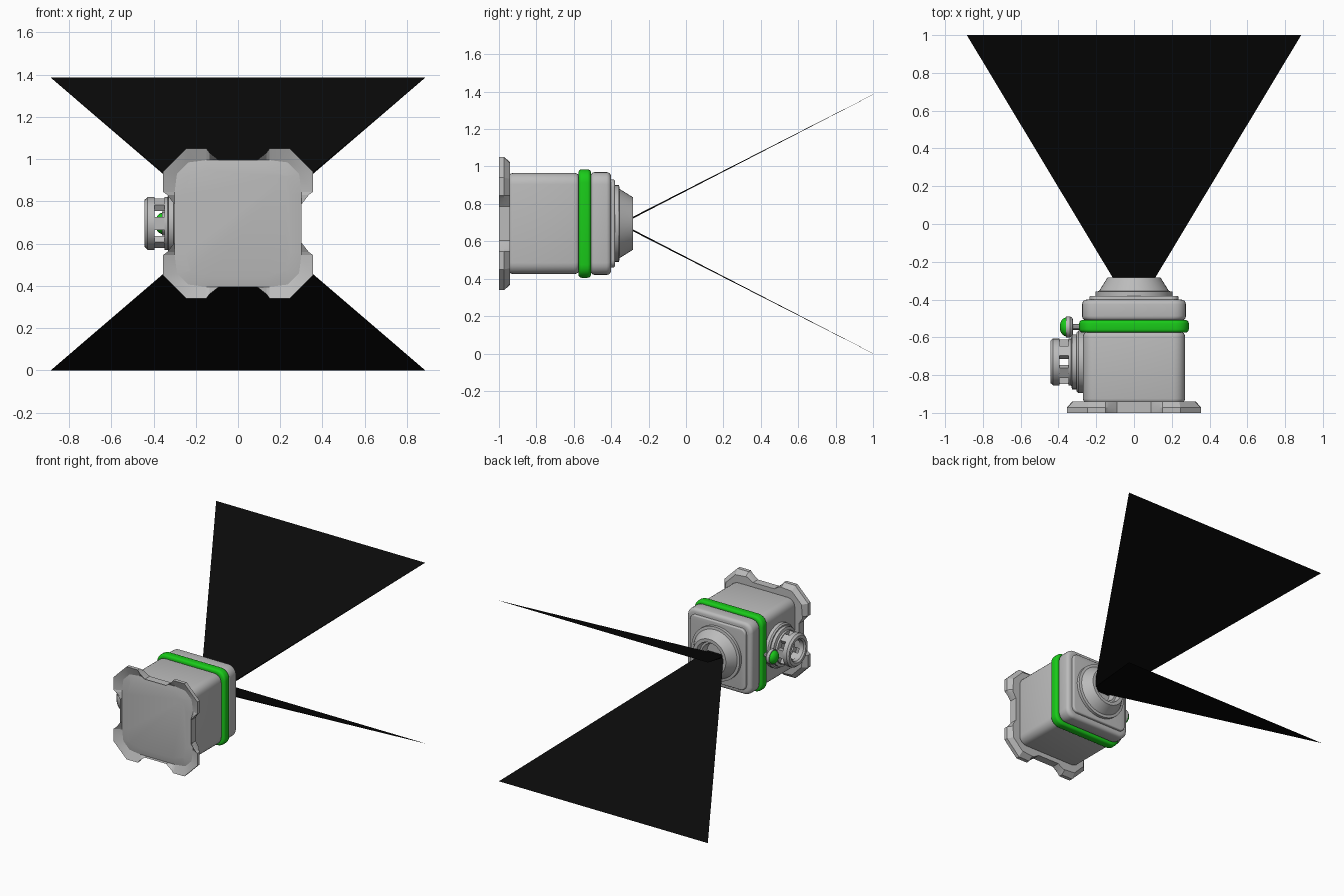
import bpy, bmesh
from math import cos, sin, pi, radians
from mathutils import Vector

if "Cube" in bpy.data.objects:
    bpy.data.objects.remove(bpy.data.objects["Cube"])

MID = 0.695  # height of the main axis


def material(name, color):
    m = bpy.data.materials.new(name)
    m.use_nodes = True
    m.diffuse_color = (*color, 1)
    m.node_tree.nodes["Principled BSDF"].inputs["Base Color"].default_value = (*color, 1)
    return m


GREY = material("light grey", (0.5, 0.5, 0.5))
GREEN = material("bright green", (0.01, 0.6, 0.01))
BLACK = material("black", (0.003, 0.003, 0.003))


def along_y(a, b, d):
    return Vector((a, d, MID + b))


def along_x(a, b, d, centre=-0.73):
    return Vector((-d, centre + a, MID + b))


def circle(r, n=32):
    return [(r * cos(2 * pi * i / n), r * sin(2 * pi * i / n)) for i in range(n)]


def rounded_square(half, radius, steps=5):
    pts = []
    for q in range(4):
        cx, cy = [(1, 1), (-1, 1), (-1, -1), (1, -1)][q]
        for i in range(steps + 1):
            t = (q + i / steps) * pi / 2
            pts.append((cx * (half - radius) + radius * cos(t),
                        cy * (half - radius) + radius * sin(t)))
    return pts


def loft(name, rings, mat, place=along_y, closed=False, angle=35):
    """Skin a list of (outline, depth) rings; cap the ends or join them."""
    bm = bmesh.new()
    loops = [[bm.verts.new(place(a, b, d)) for a, b in outline] for outline, d in rings]
    pairs = list(zip(loops, loops[1:])) + ([(loops[-1], loops[0])] if closed else [])
    for lo, hi in pairs:
        for i in range(len(lo)):
            j = (i + 1) % len(lo)
            bm.faces.new((lo[i], lo[j], hi[j], hi[i]))
    if not closed:
        bm.faces.new(loops[0])
        bm.faces.new(loops[-1])
    bmesh.ops.recalc_face_normals(bm, faces=bm.faces)
    mesh = bpy.data.meshes.new(name)
    bm.to_mesh(mesh)
    bm.free()
    mesh.materials.append(mat)
    ob = bpy.data.objects.new(name, mesh)
    bpy.context.collection.objects.link(ob)
    bpy.ops.object.select_all(action="DESELECT")
    ob.select_set(True)
    bpy.context.view_layer.objects.active = ob
    bpy.ops.object.shade_smooth_by_angle(angle=radians(angle))
    return ob


def soft_block(name, half, radius, y0, y1, bevel, mat):
    """Rounded square block whose end edges are rounded too."""
    rings = []
    for y, s in ((y0, 1), (y1, -1)):
        part = []
        for i in range(5):
            t = i / 4 * pi / 2
            inset = bevel * (1 - sin(t))
            part.append((rounded_square(half - inset, radius - inset * 0.5),
                         y + s * bevel * (1 - cos(t))))
        rings += part if s == 1 else part[::-1]
    return loft(name, rings, mat)


# Mounting plate: chamfered corner feet, notched sides, raised rim
quarter = [(0.30, 0.09), (0.335, 0.135), (0.355, 0.15), (0.355, 0.245)]
quarter += [(b, a) for a, b in reversed(quarter)]
plate = []
for q in range(4):
    c, s = [(1, 0), (0, 1), (-1, 0), (0, -1)][q]
    plate += [(a * c - b * s, a * s + b * c) for a, b in quarter]


def shrink(outline, limit, corner):
    """Clamp an outline to a smaller chamfered square."""
    pts = []
    for a, b in outline:
        a, b = max(-limit, min(limit, a)), max(-limit, min(limit, b))
        k = min(1, corner / (abs(a) + abs(b)))
        pts.append((a * k, b * k))
    return pts


loft("mounting_plate", [
    (shrink(plate, 0.328, 0.56), -0.94),
    (plate, -0.972),
    (plate, -1.0),
    (shrink(plate, 0.30, 0.525), -0.975),
    (shrink(plate, 0.25, 0.45), -0.985),
], GREY, angle=20)

# Housing
soft_block("rear_housing", 0.27, 0.06, -0.95, -0.57, 0.025, GREY)
soft_block("housing_core", 0.25, 0.05, -0.60, -0.48, 0.005, GREY)
soft_block("seal_band", 0.29, 0.07, -0.575, -0.508, 0.018, GREEN)
soft_block("front_housing", 0.275, 0.065, -0.512, -0.40, 0.025, GREY)
soft_block("front_panel", 0.235, 0.04, -0.42, -0.38, 0.008, GREY)

# Lens hood with an open stepped bore
hood = [(0.205, -0.39), (0.205, -0.358), (0.185, -0.355), (0.14, -0.283),
        (0.115, -0.283), (0.105, -0.32), (0.09, -0.32), (0.08, -0.37)]
loft("lens_hood", [(circle(r, 40), y) for r, y in hood], GREY)

# Side valve: stepped base, hollow hand wheel on six posts
base = [(0.165, 0.25), (0.165, 0.295), (0.155, 0.305), (0.145, 0.305),
        (0.145, 0.328), (0.125, 0.333), (0.125, 0.348), (0.08, 0.348), (0.075, 0.33)]
loft("valve_base", [(circle(r, 24), x) for r, x in base], GREY, along_x)
wheel = [(0.125, 0.395), (0.125, 0.428), (0.112, 0.442), (0.09, 0.442),
         (0.08, 0.43), (0.08, 0.395)]
loft("valve_wheel", [(circle(r, 24), x) for r, x in wheel], GREY, along_x, closed=True)
for i in range(6):
    t = i * pi / 3
    post = []
    for r, w in ((0.085, -0.03), (0.118, -0.03), (0.118, 0.03), (0.085, 0.03)):
        post.append((r * cos(t) - w * sin(t), r * sin(t) + w * cos(t)))
    loft("valve_post_%d" % (i + 1), [(post, 0.34), (post, 0.40)], GREY, along_x)

# Indicator lamp: grey cup with a green dome


def lamp(a, b, d):
    return along_x(a, b, d, -0.545)


cup = [(0.03, 0.322), (0.046, 0.325), (0.056, 0.338), (0.056, 0.36)]
loft("lamp_cup", [(circle(r, 20), x) for r, x in cup], GREY, lamp)
dome = [(0.05 * cos(t * pi / 12), 0.358 + 0.035 * sin(t * pi / 12)) for t in range(6)]
loft("lamp_dome", [(circle(r, 20), x) for r, x in dome], GREEN, lamp)
stem = circle(0.015, 10)
loft("lamp_stem", [(stem, 0.26), (stem, 0.33)], GREY, lamp)

# Two thin fan-shaped beams, above and below the axis
for name, s in (("upper_beam", 1), ("lower_beam", -1)):
    fan = []
    for y, half, z, thick in ((-0.36, 0.067, 0.0, 0.01), (1.0, 0.885, 0.6925, 0.001)):
        z -= 0.0025
        top = s * (z + 0.0025)
        low = s * (z + 0.0025 - thick)
        fan.append(([(-half, low), (half, low), (half, top), (-half, top)], y))
    beam = loft(name, fan, BLACK)
    beam.location.z = 0.6925 - MID
